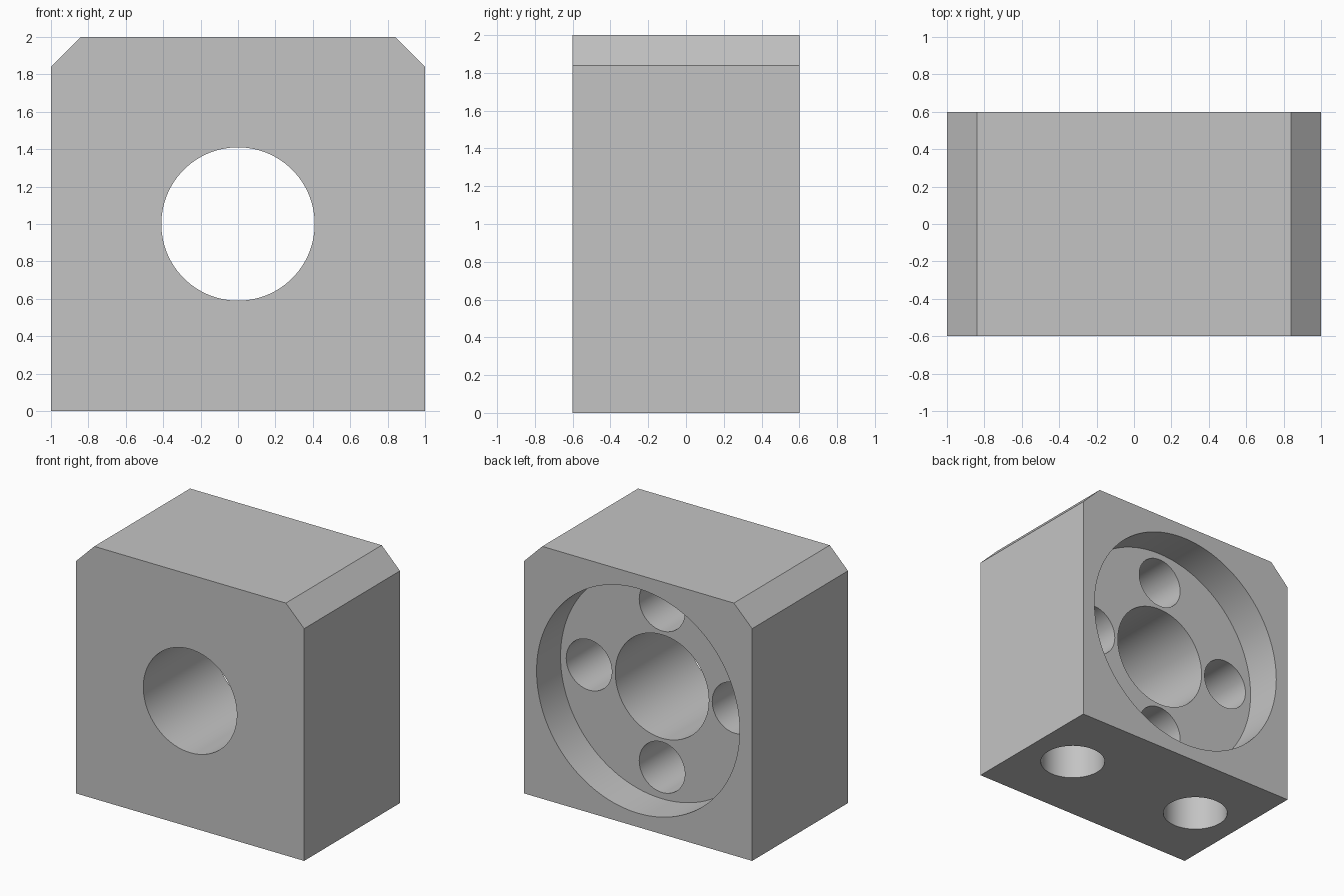
import bpy, bmesh, math

cube = bpy.data.objects.get("Cube")
if cube:
    bpy.data.objects.remove(cube, do_unlink=True)

WIDTH, DEPTH, HEIGHT, CHAMFER = 2.0, 1.2, 2.0, 0.16
BACK = DEPTH / 2
FLOOR = 0.30      # y of the recess floor
OVER = 0.1        # cutters overshoot the faces they open

grey = bpy.data.materials.new("light_grey")
grey.use_nodes = True
grey.diffuse_color = (0.55, 0.55, 0.55, 1)
grey.node_tree.nodes["Principled BSDF"].inputs["Base Color"].default_value = (0.55, 0.55, 0.55, 1)


def add_object(name, bm):
    bmesh.ops.recalc_face_normals(bm, faces=bm.faces)
    mesh = bpy.data.meshes.new(name)
    bm.to_mesh(mesh)
    bm.free()
    mesh.materials.append(grey)
    obj = bpy.data.objects.new(name, mesh)
    bpy.context.collection.objects.link(obj)
    return obj


# Block: chamfered front profile extruded from front to back
w = WIDTH / 2
profile = [(-w, 0), (w, 0), (w, HEIGHT - CHAMFER), (w - CHAMFER, HEIGHT),
           (CHAMFER - w, HEIGHT), (-w, HEIGHT - CHAMFER)]
bm = bmesh.new()
face = bm.faces.new([bm.verts.new((x, -BACK, z)) for x, z in profile])
new = bmesh.ops.extrude_face_region(bm, geom=[face])["geom"]
bmesh.ops.translate(bm, vec=(0, DEPTH, 0),
                    verts=[v for v in new if isinstance(v, bmesh.types.BMVert)])
block = add_object("housing_block", bm)


def drill(name, radius, start, end, segments=64):
    """Cut a round hole along the axis from start to end."""
    ax = [b - a for a, b in zip(start, end)]
    bm = bmesh.new()
    bmesh.ops.create_cone(bm, cap_ends=True, segments=segments,
                          radius1=radius, radius2=radius,
                          depth=math.hypot(*ax))
    if ax[1]:
        for v in bm.verts:
            v.co = (v.co.x, v.co.z, v.co.y)
    bmesh.ops.translate(bm, verts=bm.verts,
                        vec=[(a + b) / 2 for a, b in zip(start, end)])
    cutter = add_object(name, bm)
    cutter.hide_render = True
    mod = block.modifiers.new(name, "BOOLEAN")
    mod.operation, mod.solver, mod.object = "DIFFERENCE", "EXACT", cutter
    bpy.context.view_layer.objects.active = block
    bpy.ops.object.modifier_apply(modifier=name)
    bpy.data.objects.remove(cutter, do_unlink=True)


# Round recess in the back and the bore through the middle
drill("back_recess", 0.89, (0, FLOOR, 1), (0, BACK + OVER, 1), 128)
drill("centre_bore", 0.41, (0, -BACK - OVER, 1), (0, BACK + OVER, 1), 96)

# Four blind screw holes in the recess floor
for i in range(4):
    a = i * math.pi / 2
    x, z = 0.64 * math.cos(a), 1 + 0.64 * math.sin(a)
    drill("screw_hole", 0.20, (x, FLOOR - 0.6, z), (x, FLOOR + OVER, z))

# Two blind mounting holes in the underside
for x in (-0.6, 0.6):
    drill("mounting_hole", 0.24, (x, 0, -OVER), (x, 0, 0.6))

bpy.ops.object.select_all(action="DESELECT")
block.select_set(True)
bpy.context.view_layer.objects.active = block
bpy.ops.object.shade_smooth_by_angle(angle=math.radians(30))
